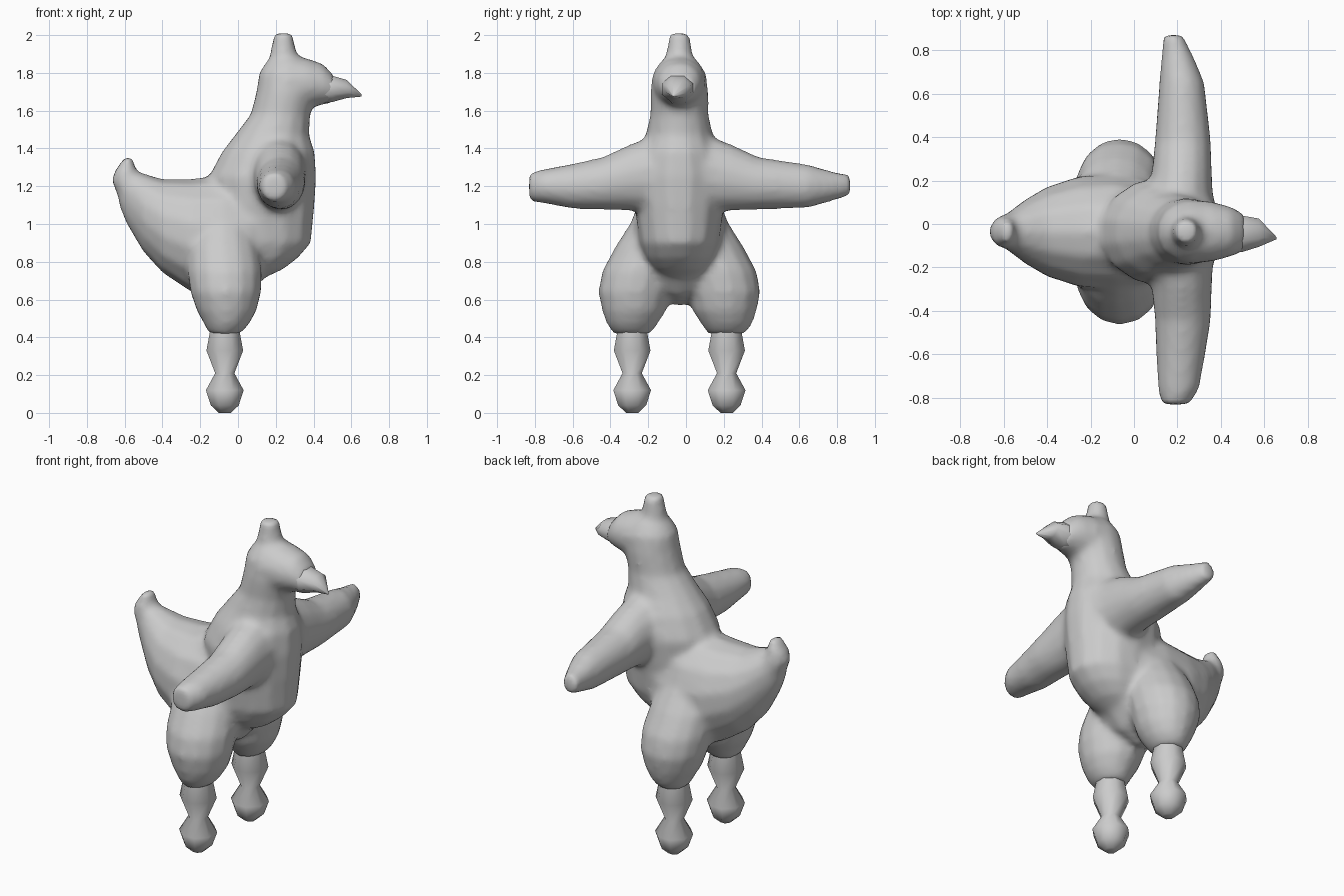
import bpy, bmesh, math
from mathutils import Vector

MID = -0.035  # left/right symmetry plane

grey = bpy.data.materials.new("plain_grey")
grey.diffuse_color = (0.6, 0.6, 0.6, 1)


def loft(name, axis, rows, sides=14):
    """Rows: position on axis, then centre and radius for the other two axes in order."""
    others = [i for i in range(3) if i != axis]
    bm = bmesh.new()
    rings = []
    for p, c1, c2, r1, r2 in rows:
        ring = []
        for k in range(sides):
            a = 2 * math.pi * (k + 0.5) / sides
            v = Vector()
            v[axis] = p
            v[others[0]] = c1 + r1 * math.cos(a)
            v[others[1]] = c2 + r2 * math.sin(a)
            ring.append(bm.verts.new(v))
        rings.append(ring)
    for lo, hi in zip(rings, rings[1:]):
        for k in range(sides):
            j = (k + 1) % sides
            bm.faces.new((lo[k], lo[j], hi[j], hi[k]))
    bm.faces.new(rings[0])
    bm.faces.new(rings[-1])
    bmesh.ops.recalc_face_normals(bm, faces=bm.faces)
    mesh = bpy.data.meshes.new(name)
    bm.to_mesh(mesh)
    bm.free()
    mesh.materials.append(grey)
    obj = bpy.data.objects.new(name, mesh)
    bpy.context.collection.objects.link(obj)
    return obj


parts = []
# Chest, neck and head
parts.append(loft("chest_and_neck", 2, [
    (0.71, 0.05, MID, 0.08, 0.08), (0.76, 0.09, MID, 0.15, 0.14),
    (0.82, 0.12, MID, 0.20, 0.18), (0.90, 0.14, MID, 0.25, 0.21),
    (1.10, 0.13, MID, 0.28, 0.24), (1.25, 0.13, MID, 0.29, 0.25),
    (1.38, 0.16, MID, 0.25, 0.22), (1.47, 0.18, MID, 0.20, 0.18),
    (1.58, 0.225, MID, 0.16, 0.155), (1.70, 0.255, MID, 0.16, 0.155),
    (1.80, 0.26, MID, 0.15, 0.14), (1.86, 0.26, MID, 0.11, 0.10),
    (1.895, 0.26, MID, 0.06, 0.05)]))
parts.append(loft("face", 0, [
    (0.16, MID, 1.73, 0.10, 0.11), (0.26, MID, 1.75, 0.15, 0.14),
    (0.36, MID, 1.745, 0.14, 0.135), (0.45, MID, 1.74, 0.115, 0.11),
    (0.51, MID - 0.005, 1.715, 0.085, 0.07)]))
# Rump, rising to the tail
parts.append(loft("rump", 0, [
    (-0.63, MID, 1.19, 0.05, 0.09), (-0.59, MID, 1.15, 0.08, 0.15),
    (-0.50, MID, 1.06, 0.15, 0.21), (-0.40, MID, 0.99, 0.21, 0.25),
    (-0.25, MID, 0.94, 0.26, 0.30), (-0.08, MID, 0.91, 0.27, 0.35),
    (0.06, MID, 0.93, 0.24, 0.31), (0.18, MID, 1.0, 0.2, 0.24)]))
parts.append(loft("tail", 2, [
    (1.10, -0.52, MID, 0.10, 0.10), (1.23, -0.58, MID, 0.09, 0.08),
    (1.28, -0.595, MID, 0.06, 0.07), (1.355, -0.58, MID, 0.02, 0.045)]))
# Crest
parts.append(loft("crest", 2, [
    (1.76, 0.24, MID, 0.12, 0.09), (1.88, 0.24, MID, 0.075, 0.075),
    (2.01, 0.24, MID, 0.05, 0.052)]))
# Wings, the near one blunter at its tip
WING = [(0.0, 0.20, 1.26, 0.20, 0.22), (0.18, 0.21, 1.26, 0.155, 0.20),
        (0.28, 0.22, 1.245, 0.14, 0.175), (0.42, 0.225, 1.215, 0.13, 0.14)]
TIPS = {1: [(0.65, 0.22, 1.20, 0.105, 0.115), (0.77, 0.20, 1.20, 0.075, 0.08),
            (0.87, 0.18, 1.205, 0.045, 0.055)],
        -1: [(0.60, 0.215, 1.20, 0.115, 0.12), (0.76, 0.205, 1.20, 0.095, 0.09),
             (0.83, 0.19, 1.195, 0.065, 0.075)]}
for s, tip in TIPS.items():
    side = "far" if s > 0 else "near"
    rows = [(s * r[0] + (MID if r[0] < 0.6 else 0) * (1 if s > 0 else 0.6), *r[1:])
            for r in WING + tip]
    parts.append(loft(side + "_wing", 1, rows))
    # Thighs
    parts.append(loft(side + "_thigh", 2, [
        (z, x, MID + s * y, rx, ry) for z, x, y, rx, ry in (
            (0.42, -0.07, 0.25, 0.085, 0.10), (0.47, -0.06, 0.25, 0.12, 0.135),
            (0.54, -0.06, 0.24, 0.16, 0.17), (0.64, -0.065, 0.235, 0.19, 0.195),
            (0.75, -0.07, 0.21, 0.20, 0.20), (0.88, -0.08, 0.16, 0.19, 0.18),
            (1.02, -0.08, 0.10, 0.15, 0.15))]))
    # Legs and feet, knobbly and low-sided
    leg = loft(side + "_leg", 2, [
        (z, -0.07, MID + s * 0.25, r, r) for z, r in (
            (0.0, 0.035), (0.04, 0.08), (0.12, 0.108), (0.21, 0.055),
            (0.33, 0.105), (0.43, 0.085), (0.50, 0.09))], sides=8)
    leg.data.shade_smooth()

# Fuse the body parts into one soft skin
bpy.ops.object.select_all(action='DESELECT')
for o in parts:
    o.select_set(True)
body = parts[0]
bpy.context.view_layer.objects.active = body
bpy.ops.object.join()
body.name = "body"
fuse = body.modifiers.new("fuse", 'REMESH')
fuse.mode = 'VOXEL'
fuse.voxel_size = 0.02
fuse.use_smooth_shade = True
soft = body.modifiers.new("soften", 'SMOOTH')
soft.factor = 0.5
soft.iterations = 6

# Beak
beak = loft("beak", 0, [
    (0.42, MID, 1.72, 0.10, 0.09), (0.50, MID - 0.01, 1.715, 0.09, 0.075),
    (0.575, MID - 0.005, 1.715, 0.07, 0.052), (0.655, MID - 0.03, 1.68, 0.006, 0.006)], sides=8)
beak.data.shade_smooth()
